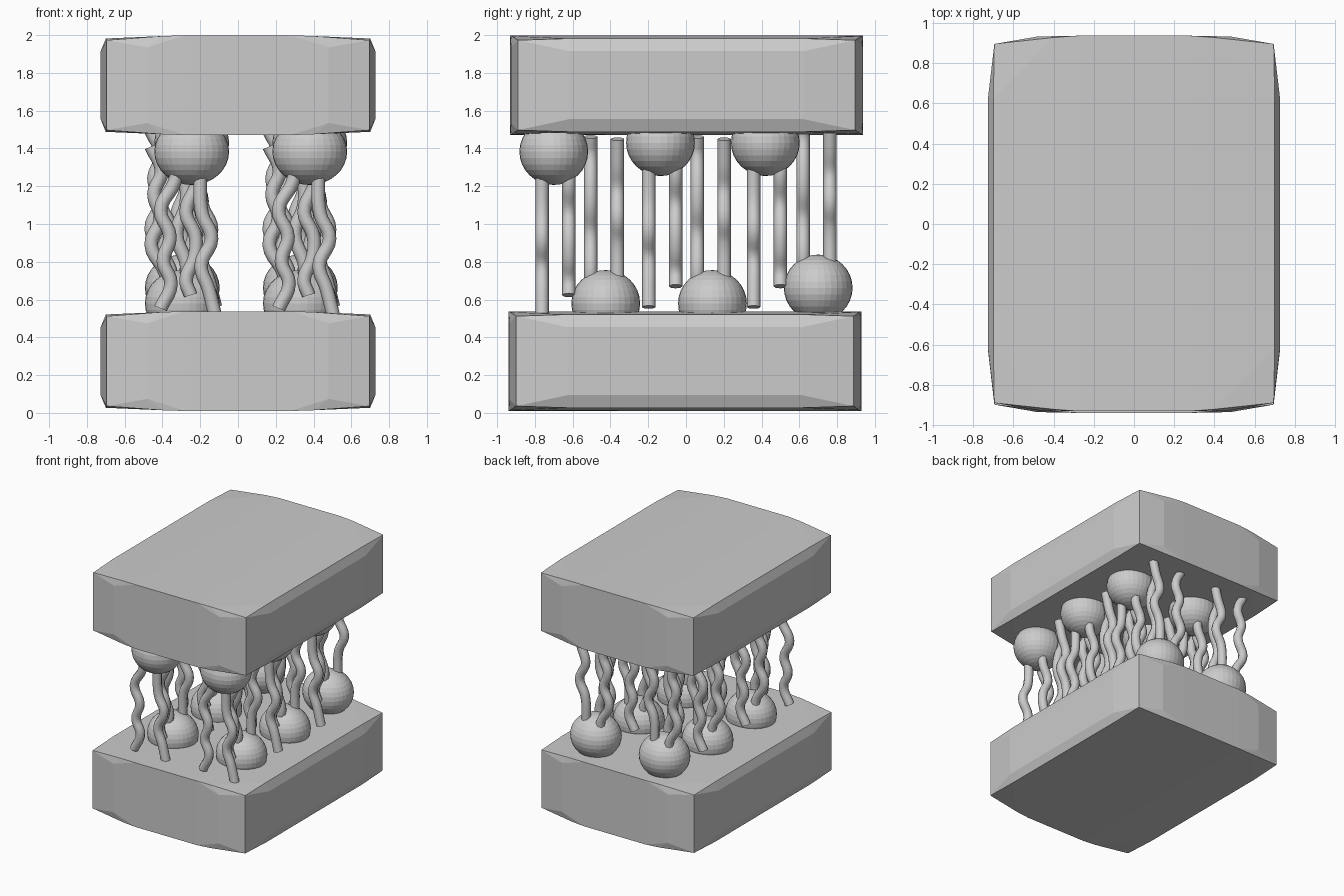
import bpy, bmesh
from itertools import product

if "Cube" in bpy.data.objects:
    bpy.data.objects.remove(bpy.data.objects["Cube"])


def finish(name, bm):
    me = bpy.data.meshes.new(name)
    bm.to_mesh(me)
    bm.free()
    ob = bpy.data.objects.new(name, me)
    bpy.context.collection.objects.link(ob)
    return ob


# Bevelled, slightly bulging slab: hull of one mirrored octant of points
def slab(name, y, z):
    octant = [(0.695, 0.893, 0.238), (0.727, 0.62, 0.18), (0.70, 0.62, 0.247),
              (0.48, 0.93, 0.20), (0.40, 0.925, 0.26), (0.28, 0.934, 0.264)]
    bm = bmesh.new()
    for p in octant:
        for s in product((-1, 1), repeat=3):
            bm.verts.new((p[0] * s[0], p[1] * s[1], p[2] * s[2]))
    res = bmesh.ops.convex_hull(bm, input=bm.verts)
    junk = [v for v in res["geom_interior"] if isinstance(v, bmesh.types.BMVert)]
    if junk:
        bmesh.ops.delete(bm, geom=junk, context='VERTS')
    bmesh.ops.dissolve_limit(bm, angle_limit=0.01, verts=bm.verts, edges=bm.edges)
    bmesh.ops.recalc_face_normals(bm, faces=bm.faces)
    finish(name, bm).location = (0, y, z)


# Three wavy tails per head: (y offset, [(x, z) relative to head centre])
TAILS = [
    (-0.062, [(-.08, -.08), (-.09, -.16), (-.165, -.31), (-.115, -.45),
              (-.15, -.58), (-.11, -.70), (-.165, -.83)]),
    (-0.062, [(.05, -.08), (.045, -.16), (.055, -.33), (.105, -.46),
              (.05, -.60), (.09, -.73), (.125, -.87)]),
    (0.08, [(.0, -.06), (.025, -.16), (-.03, -.32), (.02, -.45),
            (.015, -.56), (-.03, -.68), (-.005, -.76)]),
]


# Round head with tails; up = 1 hangs the tails down, -1 flips it over
def lipid(name, x, y, z, up):
    bm = bmesh.new()
    bmesh.ops.create_uvsphere(bm, u_segments=32, v_segments=16, radius=1)
    head = finish(name + "_head", bm)
    head.location = (x, y, z)
    head.scale = (0.198, 0.182, 0.176)

    cu = bpy.data.curves.new(name + "_tails", 'CURVE')
    cu.dimensions = '3D'
    cu.bevel_depth = 0.036
    cu.bevel_resolution = 2
    cu.resolution_u = 5
    cu.use_fill_caps = True
    for dy, path in TAILS:
        stretch = 1.16 if up < 0 and dy > 0 else 1.0
        sp = cu.splines.new('BEZIER')
        sp.bezier_points.add(len(path) - 1)
        for bp, (px, pz) in zip(sp.bezier_points, path):
            bp.co = (px, dy * up, pz * up * stretch)
            bp.handle_left_type = bp.handle_right_type = 'AUTO'
    tails = bpy.data.objects.new(name + "_tails", cu)
    tails.location = (x, y, z)
    bpy.context.collection.objects.link(tails)


slab("lower_slab", -0.006, 0.274)
slab("upper_slab", 0.003, 1.735)

# Upper and lower rows, two columns each
for side, x in (("left", -0.245), ("right", 0.38)):
    for i, (y, z) in enumerate([(-0.70, 1.383), (-0.135, 1.43), (0.42, 1.43)]):
        lipid(f"upper_{side}_{i}", x, y, z, 1)
    for i, (y, z) in enumerate([(-0.425, 0.58), (0.14, 0.58), (0.70, 0.662)]):
        lipid(f"lower_{side}_{i}", x - 0.05, y, z, -1)
